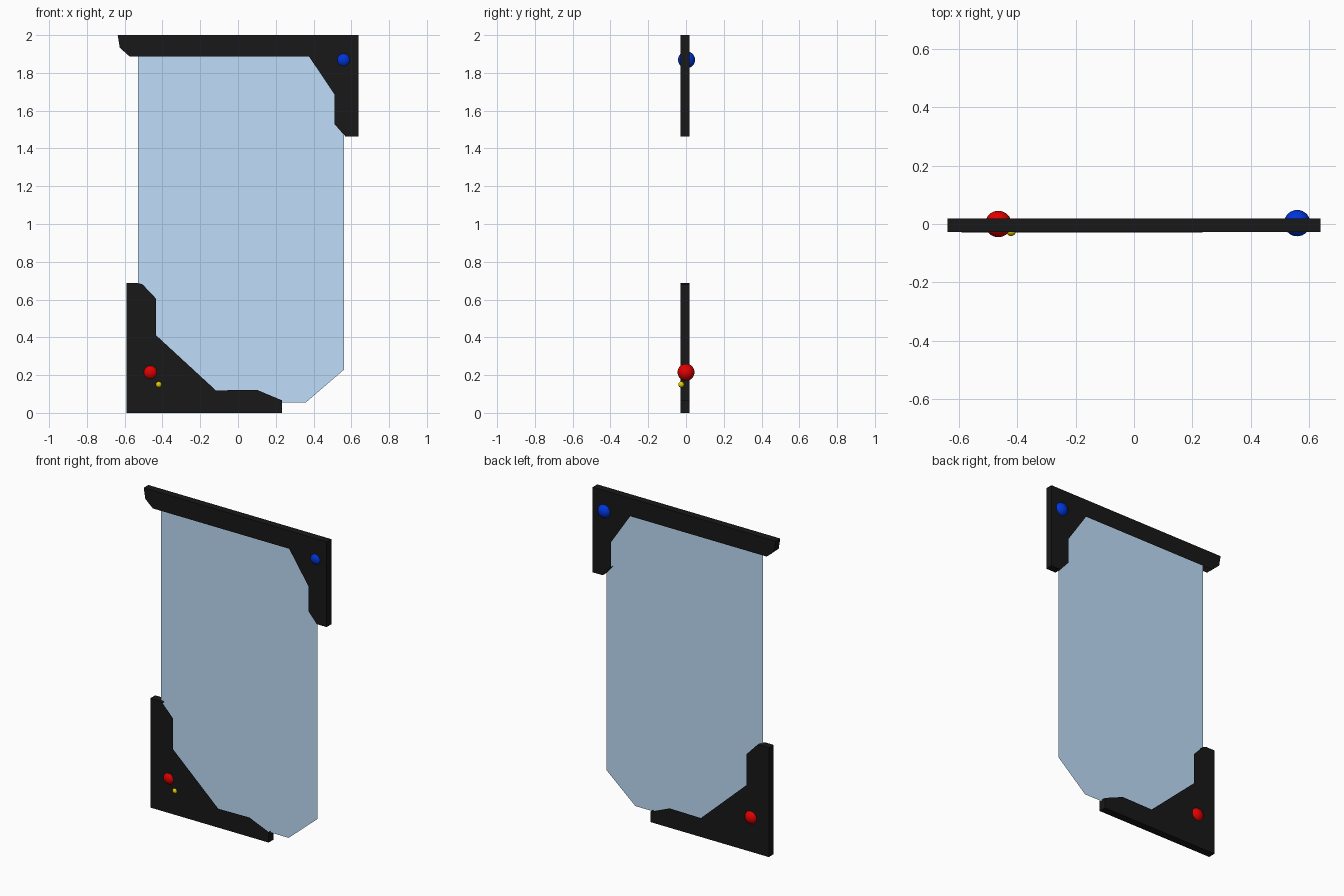
import bpy, bmesh

if "Cube" in bpy.data.objects:
    bpy.data.objects.remove(bpy.data.objects["Cube"])


def material(name, color):
    m = bpy.data.materials.new(name)
    m.diffuse_color = color
    m.use_nodes = True
    m.node_tree.nodes["Principled BSDF"].inputs["Base Color"].default_value = m.diffuse_color
    return m


black = material("black_frame", (0.009, 0.009, 0.009, 1))
glass = material("blue_glass", (0.52, 0.72, 0.95, 0.5))
red = material("red", (0.75, 0.0, 0.0, 1))
blue = material("blue", (0.0, 0.035, 0.7, 1))
yellow = material("yellow", (0.8, 0.6, 0.0, 1))


def plate(name, profile, y0, y1, mat, open_edges=()):
    """Flat XZ profile with front and back faces and a rim, left open
    along the numbered edges; a single sheet if y0 equals y1."""
    bm = bmesh.new()
    front = [bm.verts.new((x, y0, z)) for x, z in profile]
    bm.faces.new(front)
    if y1 != y0:
        back = [bm.verts.new((x, y1, z)) for x, z in profile]
        bm.faces.new(back[::-1])
        n = len(profile)
        for i in range(n):
            if i not in open_edges:
                j = (i + 1) % n
                bm.faces.new((front[j], front[i], back[i], back[j]))
        bm.normal_update()
        if bm.faces[:][0].normal.y > 0:
            bmesh.ops.reverse_faces(bm, faces=bm.faces[:])
    me = bpy.data.meshes.new(name)
    bm.to_mesh(me)
    bm.free()
    me.materials.append(mat)
    ob = bpy.data.objects.new(name, me)
    bpy.context.collection.objects.link(ob)


def stud(name, loc, r, mat):
    bpy.ops.mesh.primitive_uv_sphere_add(segments=32, ring_count=16, radius=r, location=loc)
    ob = bpy.context.object
    ob.name = name
    ob.data.materials.append(mat)
    bpy.ops.object.shade_smooth()


# Upper bracket: long top bar with a gusset and short leg on the right,
# open where the glass enters. Profile runs anticlockwise.
plate("upper_bracket", [
    (0.637, 2.0), (-0.637, 2.0), (-0.626, 1.933), (-0.574, 1.887), (0.376, 1.887),
    (0.51, 1.687), (0.51, 1.53), (0.568, 1.464), (0.637, 1.464)],
    -0.028, 0.018, black, (3, 4, 5))

# Lower bracket: corner gusset with an upright and a foot, open at the glass
plate("lower_bracket", [
    (-0.59, 0), (0.234, 0), (0.234, 0.066), (0.1, 0.122), (-0.117, 0.119),
    (-0.434, 0.411), (-0.434, 0.605), (-0.505, 0.68), (-0.531, 0.688),
    (-0.59, 0.688)], -0.029, 0.019, black, (2, 3, 4, 5, 6))

# Glass sheet between the brackets
plate("glass_pane", [
    (-0.529, 1.94), (-0.529, 0.056), (0.36, 0.056), (0.56, 0.228), (0.56, 1.94)],
    -0.01, -0.01, glass)

# Ball studs
stud("red_stud", (-0.464, 0.0, 0.215), 0.045, red)
stud("blue_stud", (0.558, 0.003, 1.869), 0.045, blue)
stud("yellow_stud", (-0.42, -0.025, 0.15), 0.016, yellow)
